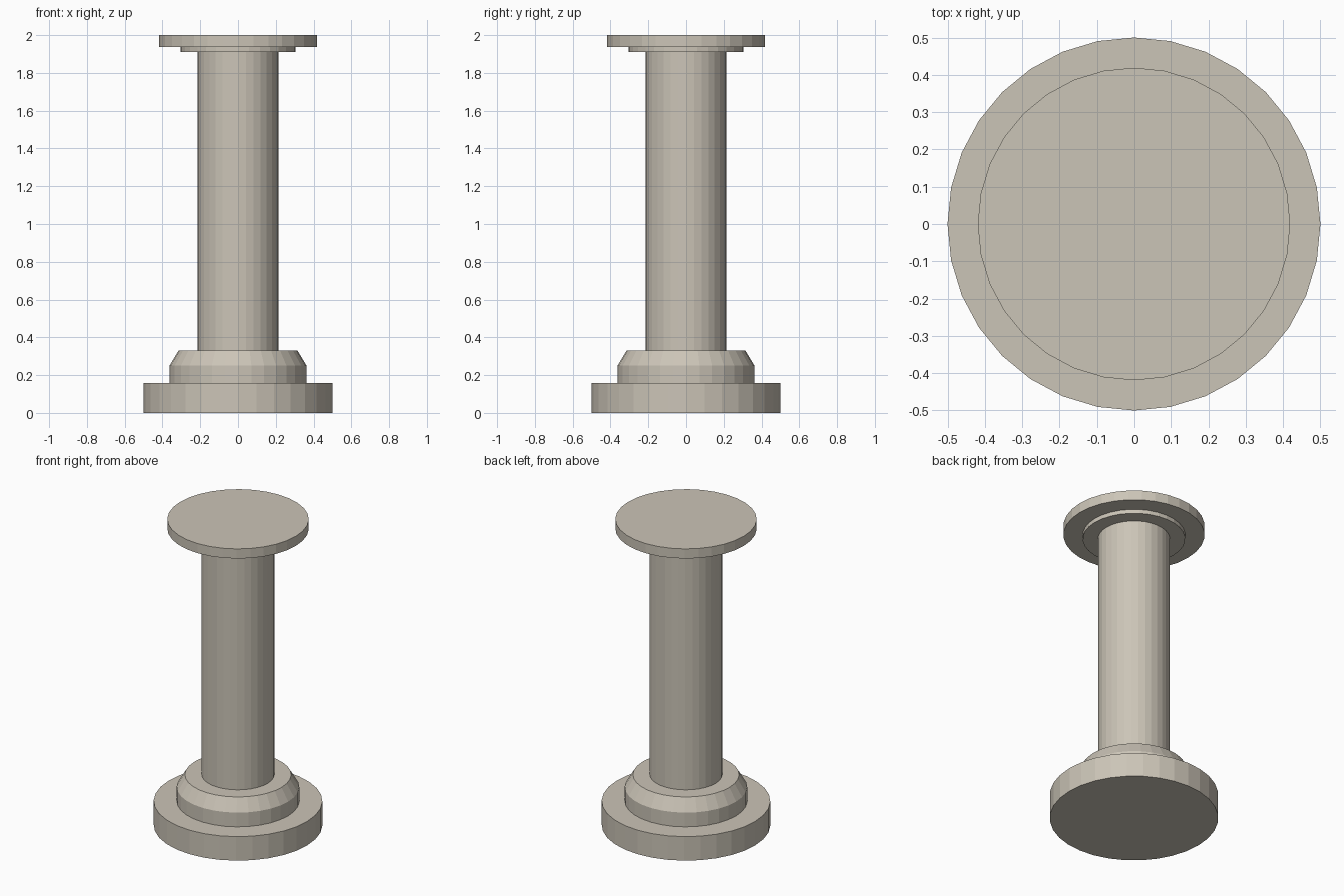
import bpy, bmesh, math

if "Cube" in bpy.data.objects:
    bpy.data.objects.remove(bpy.data.objects["Cube"])

SIDES = 32

stone = bpy.data.materials.new("warm_grey_stone")
stone.diffuse_color = (0.60, 0.555, 0.475, 1)
stone.use_nodes = True
stone.node_tree.nodes["Principled BSDF"].inputs["Base Color"].default_value = stone.diffuse_color


def turned(name, profile):
    """Closed faceted solid of revolution from (radius, z) points, bottom to top."""
    bm = bmesh.new()
    rings = [[bm.verts.new((r * math.cos(2 * math.pi * i / SIDES),
                            r * math.sin(2 * math.pi * i / SIDES), z))
              for i in range(SIDES)] for r, z in profile]
    for low, high in zip(rings, rings[1:]):
        for i in range(SIDES):
            j = (i + 1) % SIDES
            bm.faces.new((low[i], low[j], high[j], high[i]))
    bm.faces.new(rings[0][::-1])
    bm.faces.new(rings[-1])
    mesh = bpy.data.meshes.new(name)
    bm.to_mesh(mesh)
    bm.free()
    mesh.materials.append(stone)
    obj = bpy.data.objects.new(name, mesh)
    bpy.context.collection.objects.link(obj)
    return obj


# One continuous turned column: plinth, chamfered collar, shaft, neck ring, top disc
turned("column", [
    (0.50, 0.00), (0.50, 0.157),
    (0.363, 0.157), (0.363, 0.25), (0.315, 0.33),
    (0.215, 0.33), (0.215, 1.91),
    (0.305, 1.91), (0.305, 1.937),
    (0.419, 1.937), (0.419, 2.00),
])
